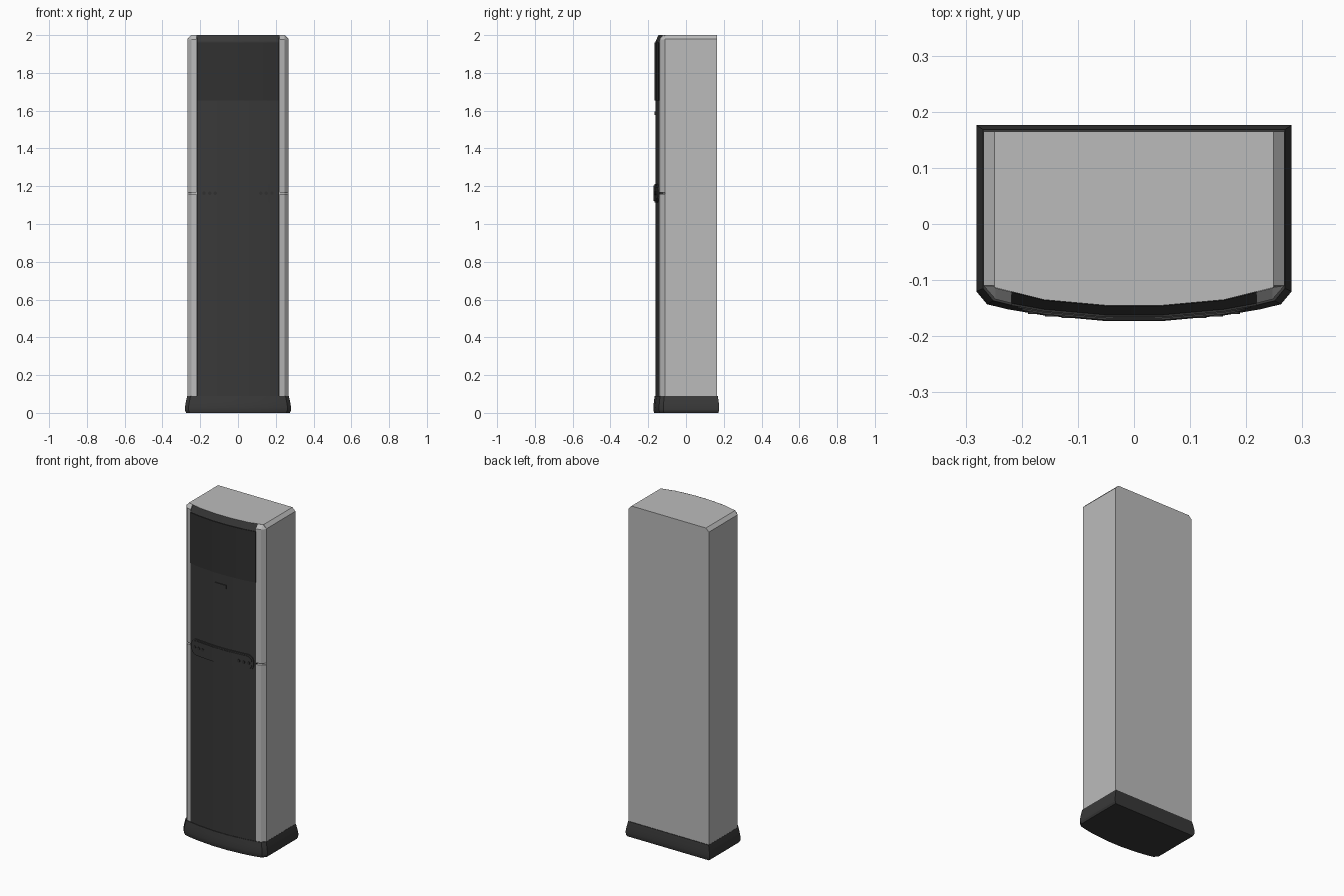
import bpy, bmesh, math
from mathutils import Matrix, Vector

if "Cube" in bpy.data.objects:
    bpy.data.objects.remove(bpy.data.objects["Cube"])


def material(name, rgb):
    m = bpy.data.materials.new(name)
    m.use_nodes = True
    m.diffuse_color = (*rgb, 1)
    m.node_tree.nodes["Principled BSDF"].inputs["Base Color"].default_value = (*rgb, 1)
    return m


GREY = material("light grey", (0.5, 0.5, 0.5))
DARK = material("charcoal", (0.04, 0.04, 0.04))
SCREEN = material("dark screen", (0.03, 0.03, 0.03))


def finish(name, bm, mat):
    bmesh.ops.recalc_face_normals(bm, faces=bm.faces)
    mesh = bpy.data.meshes.new(name)
    bm.to_mesh(mesh)
    bm.free()
    mesh.materials.append(mat)
    mesh.shade_smooth()
    mesh.set_sharp_from_angle(angle=math.radians(20))
    obj = bpy.data.objects.new(name, mesh)
    bpy.context.collection.objects.link(obj)
    return obj


def loft(name, rings, mat):
    """Skin a list of equal closed rings and cap both ends."""
    bm = bmesh.new()
    rows = [[bm.verts.new(p) for p in ring] for ring in rings]
    n = len(rows[0])
    for a, b in zip(rows, rows[1:]):
        for i in range(n):
            j = (i + 1) % n
            bm.faces.new((a[i], a[j], b[j], b[i]))
    bm.faces.new(rows[0])
    bm.faces.new(rows[-1])
    return finish(name, bm, mat)


def interpolate(knots, x):
    x = abs(x)
    for (x0, y0), (x1, y1) in zip(knots, knots[1:]):
        if x <= x1:
            return y0 + (y1 - y0) * (x - x0) / (x1 - x0)
    return knots[-1][1]


# Bowed front line and the cabinet line behind it
FRONT = [(0, -.162), (.05, -.162), (.16, -.152), (.22, -.141), (.247, -.134), (.268, -.11)]
CORE = [(0, -.145), (.05, -.145), (.16, -.135), (.248, -.113), (.268, -.11)]


def front(x):
    return interpolate(FRONT, x)


def core(x):
    return interpolate(CORE, x)


def mirrored(half):
    return half + [(-x, y) for x, y in reversed(half)]


def spread(a, b, n):
    return [a + (b - a) * i / n for i in range(n + 1)]


# Cabinet with bevelled top sides
def cabinet_ring(z, limit):
    half = [(.268, .165)] + CORE[:0:-1]
    return [(max(-limit, min(limit, x)), y, z) for x, y in mirrored(half)]


loft("cabinet", [cabinet_ring(.08, .268), cabinet_ring(1.98, .268),
                 cabinet_ring(2.0, .249)], GREY)

# Flared plinth
PLINTH = mirrored([(.281, .176), (.281, -.12), (.262, -.143), (.225, -.152),
                   (.16, -.163), (.05, -.173)])
loft("plinth", [[(x * s, y * s, z) for x, y in PLINTH]
                for z, s in ((0, .975), (.012, .995), (.03, 1), (.06, .982), (.09, .957))], DARK)


# Front pieces follow the bow from side to side
def bowed(name, xs, low, high, proud, mat, back=.012, top=None):
    rings = []
    for x in xs:
        y = front(x)
        ring = [(x, y + back, low(x)), (x, y - proud, low(x)), (x, y - proud, high(x))]
        if top:
            ring += [(max(-.249, min(.249, x)), core(x) - .001, top)]
        ring += [(x, y + back, high(x))]
        rings.append(ring)
    return loft(name, rings, mat)


def level(z):
    return lambda x: z


PANEL_XS = [-.218, -.16, -.05, .05, .16, .218]
bowed("front_panel", PANEL_XS, level(.085), level(1.965), 0, DARK, back=.02, top=2.0)
bowed("display_panel", PANEL_XS, level(1.655), level(1.962), .004, SCREEN)

# Corner columns, split by a narrow gap beside the handle
for side, sign in (("left", 1), ("right", -1)):
    xs = [sign * x for x in (.2185, .247, .268)]
    bowed(side + "_lower_column", xs, level(.085), level(1.158), 0, GREY, back=.03)
    bowed(side + "_upper_column", xs, level(1.168), level(1.978), 0, GREY, back=.03, top=2.0)


# Control bar with rounded ends
def bar_height(half_width, half_height, radius):
    def height(x):
        d = max(0, abs(x) - (half_width - radius))
        return half_height - radius + math.sqrt(max(0, radius ** 2 - d ** 2)) + .0005
    return height


def rounded_bar(name, w, h, r, proud, mat):
    ends = [w - r + r * math.sin(t) for t in spread(math.pi / 2, 0, 8)]
    xs = [-x for x in ends] + PANEL_XS[1:-1] + ends[::-1]
    f = bar_height(w, h, r)
    bowed(name, xs, lambda x: 1.163 - f(x), lambda x: 1.163 + f(x), proud, mat)


rounded_bar("control_bar", .208, .048, .04, .006, DARK)
rounded_bar("control_bar_face", .2, .04, .034, .009, DARK)

# Round buttons at both ends of the bar
for sign in (-1, 1):
    for i, x in enumerate((.12, .15, .18)):
        bm = bmesh.new()
        place = Matrix.Translation(Vector((sign * x, front(x) - .009, 1.163)))
        bmesh.ops.create_cone(bm, cap_ends=True, segments=16, radius1=.009, radius2=.009,
                              depth=.006, matrix=place @ Matrix.Rotation(math.pi / 2, 4, 'X'))
        finish(f"button_{'left' if sign > 0 else 'right'}_{i + 1}", bm, SCREEN)

# Small blank badge plate
bowed("badge_plate", [-.037, .037], level(1.576), level(1.596), .005, DARK)
